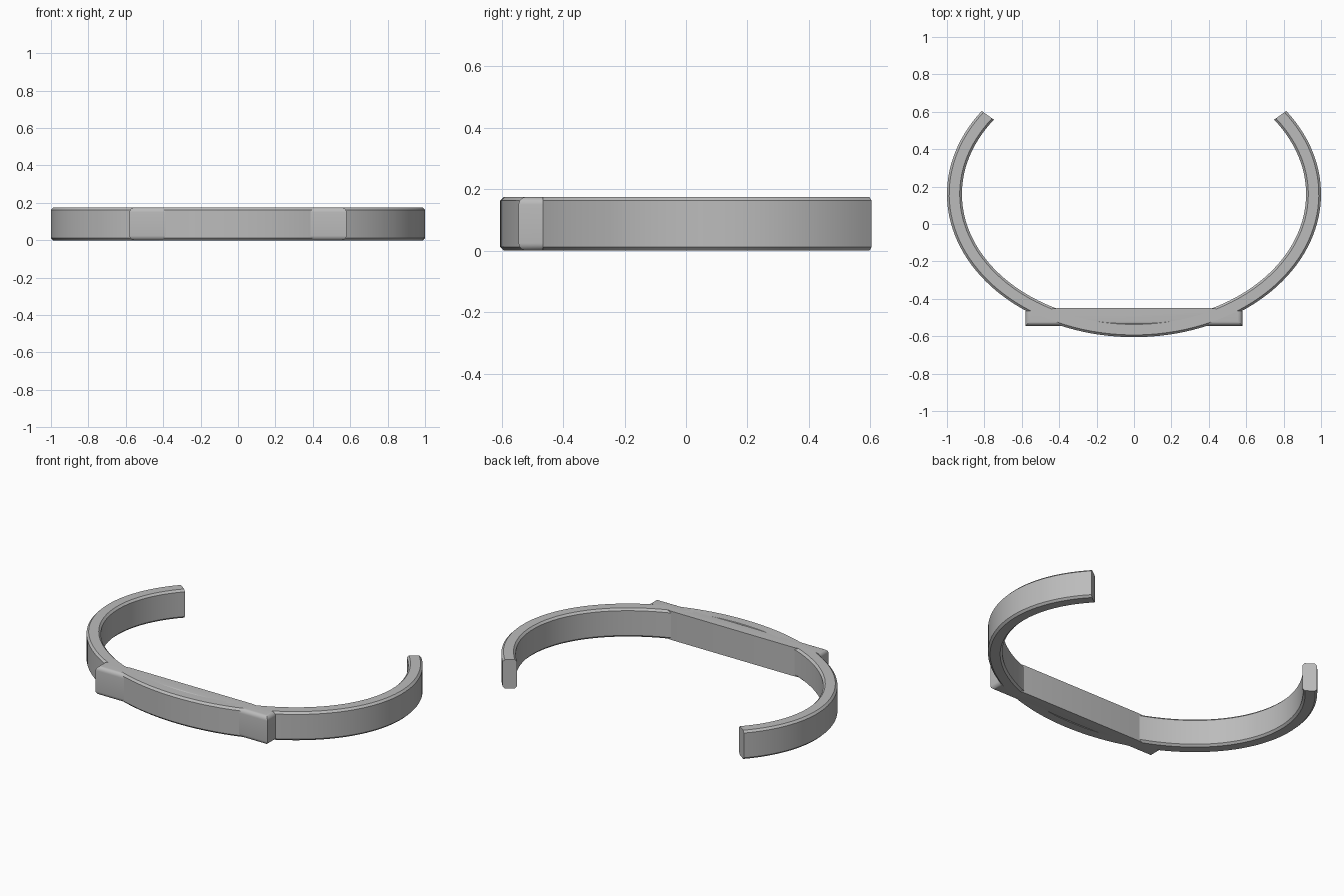
import bpy, bmesh, math

HEIGHT = 0.175
CENTRE_Y = 0.16
CHAMFER = 0.012

cube = bpy.data.objects.get("Cube")
if cube:
    bpy.data.objects.remove(cube, do_unlink=True)

grey = bpy.data.materials.new("satin_grey")
grey.use_nodes = True
grey.diffuse_color = (0.5, 0.5, 0.5, 1)
grey.node_tree.nodes["Principled BSDF"].inputs["Base Color"].default_value = (0.5, 0.5, 0.5, 1)


def finish(bm, name):
    bmesh.ops.recalc_face_normals(bm, faces=bm.faces)
    mesh = bpy.data.meshes.new(name)
    bm.to_mesh(mesh)
    bm.free()
    obj = bpy.data.objects.new(name, mesh)
    bpy.context.collection.objects.link(obj)
    mesh.materials.append(grey)
    return obj


# Open oval band: a chamfered rectangle swept between two ellipses
def make_band(steps=96):
    bm = bmesh.new()
    c, w = CHAMFER, 0.08
    section = [(c, 0), (w - c, 0), (w, c), (w, HEIGHT - c),
               (w - c, HEIGHT), (c, HEIGHT), (0, HEIGHT - c), (0, c)]
    start, end = math.radians(-215.5), math.radians(35.5)
    rings = []
    for i in range(steps + 1):
        t = start + (end - start) * i / steps
        rings.append([bm.verts.new(((0.92 + r) * math.cos(t),
                                    CENTRE_Y + (0.685 + r) * math.sin(t), z))
                      for r, z in section])
    n = len(section)
    for a, b in zip(rings, rings[1:]):
        for k in range(n):
            bm.faces.new((a[k], a[(k + 1) % n], b[(k + 1) % n], b[k]))
    bm.faces.new(rings[0])
    bm.faces.new(rings[-1])
    return finish(bm, "band")


# Straight front plate with rounded end blocks
def make_plate():
    bm = bmesh.new()
    half = [(0.58, -0.545), (0.58, -0.466), (0.54, -0.466), (0.41, -0.45)]
    outline = half + [(-x, y) for x, y in reversed(half)]
    base = bm.faces.new([bm.verts.new((x, y, 0)) for x, y in outline])
    top = bmesh.ops.extrude_face_region(bm, geom=[base])["geom"]
    for v in top:
        if isinstance(v, bmesh.types.BMVert):
            v.co.z = HEIGHT
    ends = [e for e in bm.edges
            if all(abs(v.co.x) > 0.57 for v in e.verts)
            and abs(e.verts[0].co.z - e.verts[1].co.z) < 0.001]
    bmesh.ops.bevel(bm, geom=ends, offset=0.025, segments=6,
                    profile=0.5, affect='EDGES')
    return finish(bm, "front_plate")


for part in (make_band(), make_plate()):
    bpy.ops.object.select_all(action='DESELECT')
    part.select_set(True)
    bpy.context.view_layer.objects.active = part
    bpy.ops.object.shade_smooth_by_angle(angle=math.radians(25))
